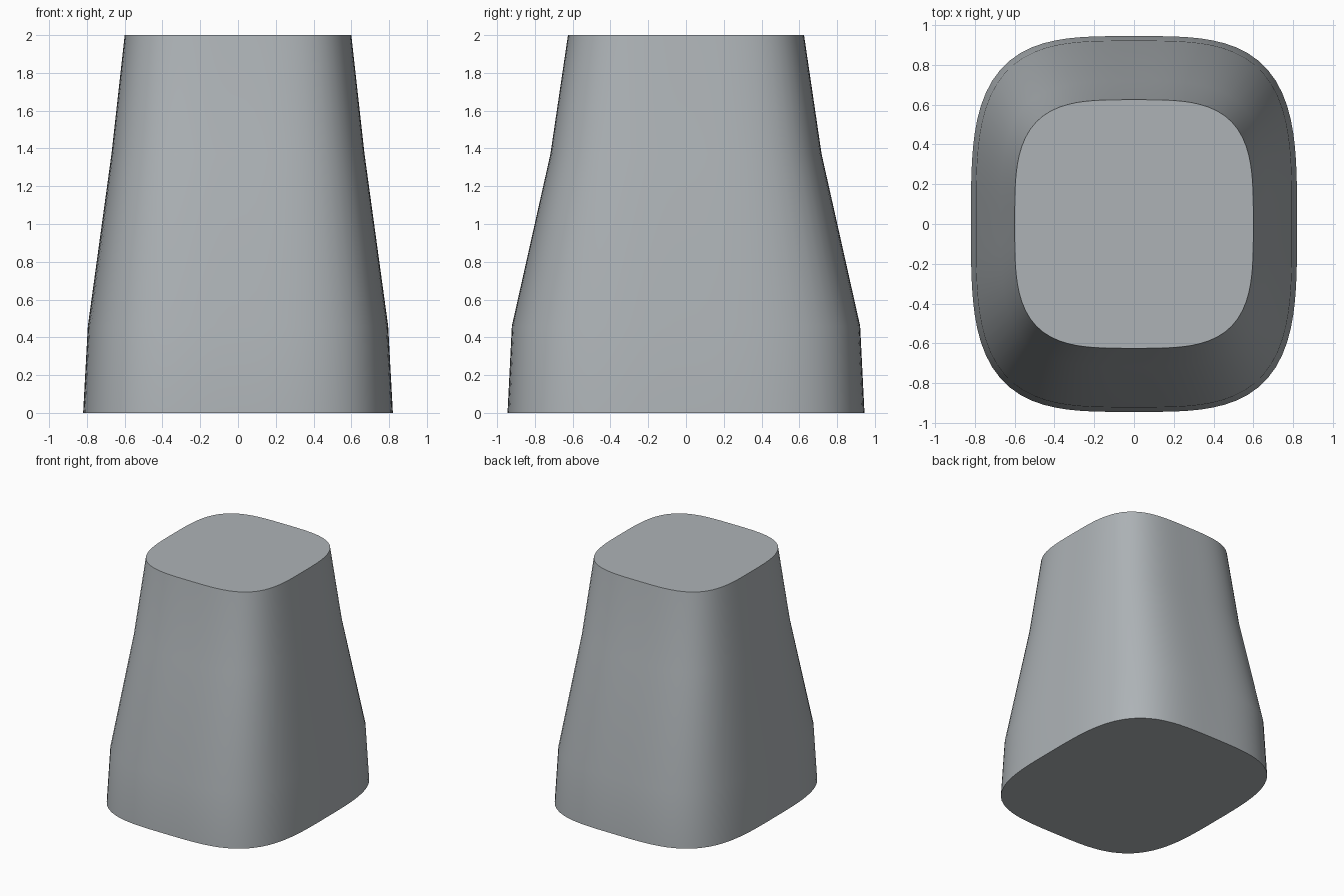
import bpy, bmesh
from math import cos, sin, pi, radians, copysign

if "Cube" in bpy.data.objects:
    bpy.data.objects.remove(bpy.data.objects["Cube"], do_unlink=True)

SIDES = 96
POWER = 3.5
# height, half width, half depth
RINGS = [(0, 0.82, 0.945), (0.46, 0.795, 0.922), (1.37, 0.67, 0.718), (2, 0.6, 0.625)]

grey = bpy.data.materials.new("cool grey")
grey.use_nodes = True
grey.diffuse_color = (0.42, 0.45, 0.47, 1)
grey.node_tree.nodes["Principled BSDF"].inputs["Base Color"].default_value = grey.diffuse_color


def outline(angle):
    """Point on a unit rounded square."""
    c, s = cos(angle), sin(angle)
    r = (abs(c) ** POWER + abs(s) ** POWER) ** (-1 / POWER)
    return r * c, r * s


# Tapered body, lofted through the rings and capped
bm = bmesh.new()
loops = []
for z, w, d in RINGS:
    points = [outline(2 * pi * i / SIDES) for i in range(SIDES)]
    loops.append([bm.verts.new((w * x, d * y, z)) for x, y in points])
for low, high in zip(loops, loops[1:]):
    for i in range(SIDES):
        j = (i + 1) % SIDES
        bm.faces.new((low[i], low[j], high[j], high[i]))
bm.faces.new(loops[0][::-1])
bm.faces.new(loops[-1])
mesh = bpy.data.meshes.new("tapered_body")
bm.to_mesh(mesh)
bm.free()
mesh.materials.append(grey)
body = bpy.data.objects.new("tapered_body", mesh)
bpy.context.collection.objects.link(body)

# Smooth sides with crisp cap edges
bpy.ops.object.select_all(action="DESELECT")
body.select_set(True)
bpy.context.view_layer.objects.active = body
bpy.ops.object.shade_smooth_by_angle(angle=radians(40))
